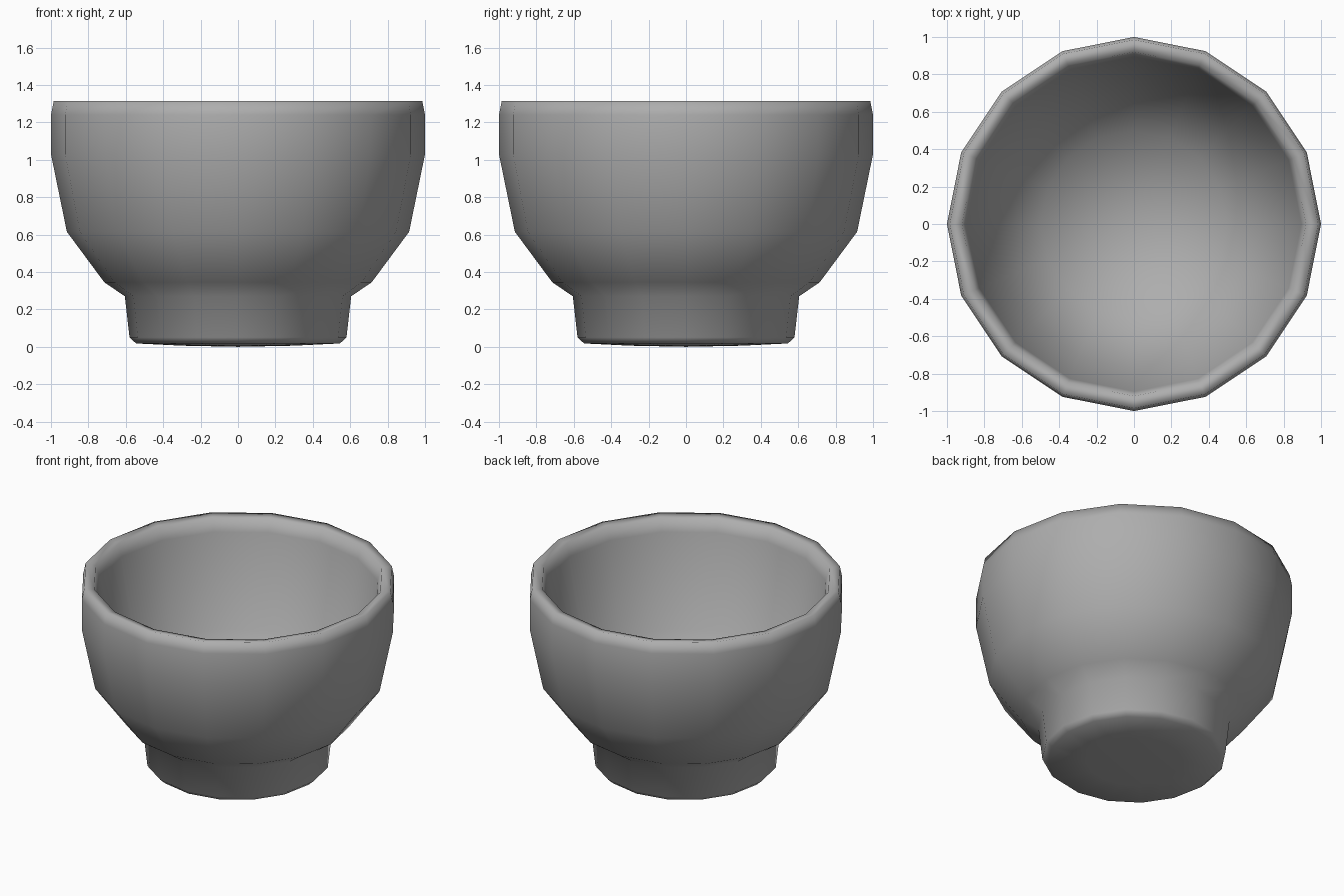
import bpy, bmesh, math

if "Cube" in bpy.data.objects:
    bpy.data.objects.remove(bpy.data.objects["Cube"])

SIDES = 16


def lathe(name, profile):
    """Spin a closed (radius, z) profile that starts and ends on the axis."""
    bm = bmesh.new()
    rings = []
    for r, z in profile:
        if r == 0:
            rings.append([bm.verts.new((0, 0, z))] * SIDES)
        else:
            rings.append([bm.verts.new((r * math.cos(2 * math.pi * i / SIDES),
                                        r * math.sin(2 * math.pi * i / SIDES), z))
                          for i in range(SIDES)])
    for a, b in zip(rings, rings[1:]):
        for i in range(SIDES):
            j = (i + 1) % SIDES
            quad = list(dict.fromkeys((a[i], a[j], b[j], b[i])))
            bm.faces.new(quad).smooth = True
    bmesh.ops.recalc_face_normals(bm, faces=bm.faces)
    mesh = bpy.data.meshes.new(name)
    bm.to_mesh(mesh)
    bm.free()
    obj = bpy.data.objects.new(name, mesh)
    bpy.context.collection.objects.link(obj)
    mat = bpy.data.materials.new("grey_glaze")
    mat.diffuse_color = (0.42, 0.42, 0.42, 1)
    mat.use_nodes = True
    mat.node_tree.nodes["Principled BSDF"].inputs["Base Color"].default_value = mat.diffuse_color
    mesh.materials.append(mat)
    return obj


foot = [(0, 0), (0.3, 0.006), (0.545, 0.018), (0.58, 0.05), (0.605, 0.27)]
outer_wall = [(0.715, 0.345), (0.915, 0.615), (1.0, 1.03), (1.0, 1.24)]
rim = [(0.985, 1.315), (0.92, 1.305)]
inner_wall = [(0.895, 1.22), (0.77, 0.60), (0.50, 0.29), (0, 0.12)]

# Footed bowl: one continuous smooth shell
lathe("bowl", foot + outer_wall + rim + inner_wall)
